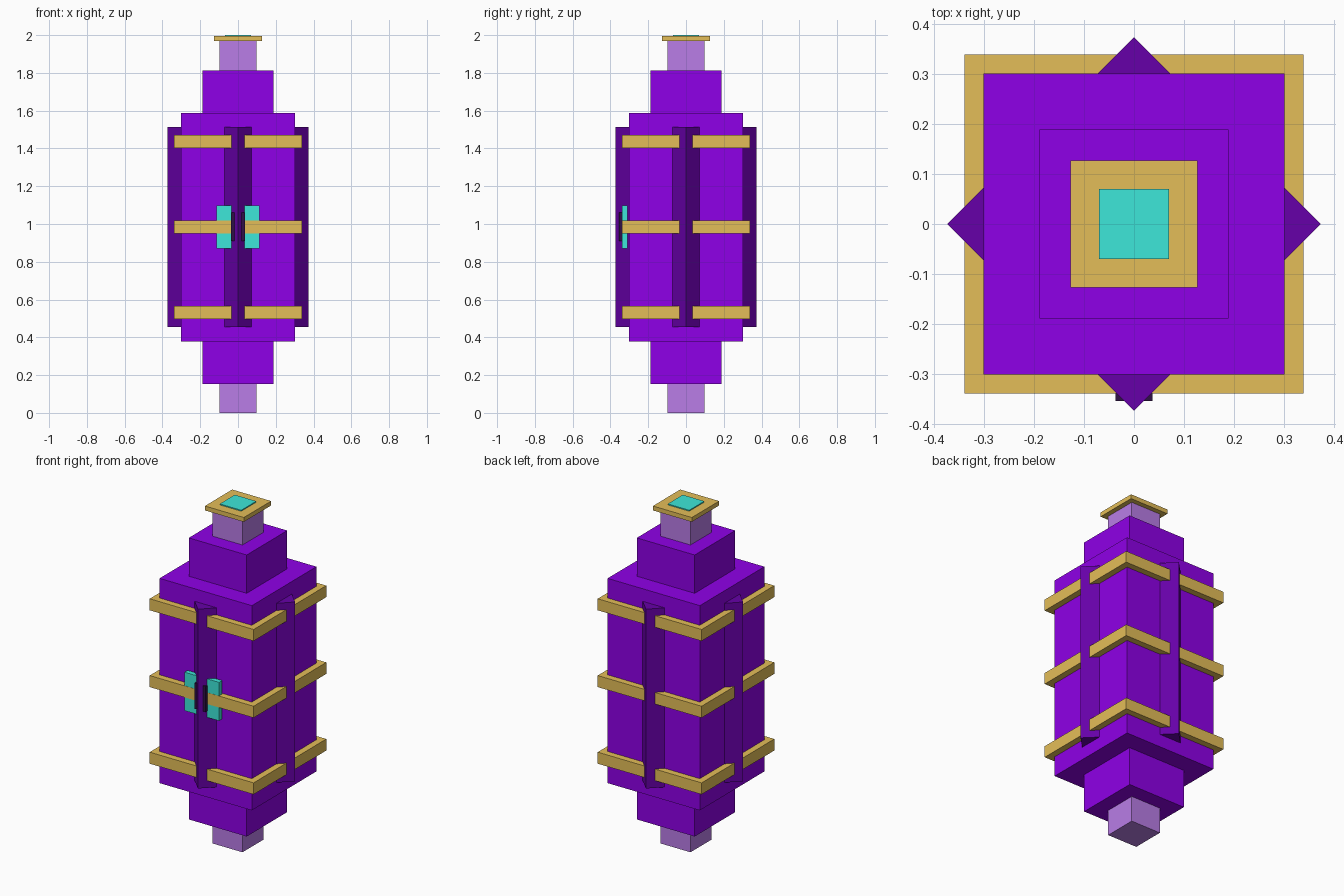
import bpy
import math

cube = bpy.data.objects.get("Cube")
if cube:
    bpy.data.objects.remove(cube, do_unlink=True)


def linear(c):
    c /= 255
    return c / 12.92 if c <= 0.04045 else ((c + 0.055) / 1.055) ** 2.4


def material(name, r, g, b):
    m = bpy.data.materials.new(name)
    m.use_nodes = True
    col = (linear(r), linear(g), linear(b), 1)
    m.diffuse_color = col
    m.node_tree.nodes["Principled BSDF"].inputs["Base Color"].default_value = col
    return m


purple = material("purple", 143, 0, 231)
deep_purple = material("deep purple", 102, 0, 168)
lilac = material("lilac", 187, 126, 233)
gold = material("gold", 228, 190, 88)
turquoise = material("turquoise", 62, 232, 218)
near_black = material("dark violet", 46, 16, 70)


def box(name, mat, hx, hy, z0, z1, x=0, y=0, turn=0):
    """Box with half sizes hx, hy between heights z0 and z1."""
    bpy.ops.mesh.primitive_cube_add(size=2, location=(x, y, (z0 + z1) / 2),
                                    rotation=(0, 0, turn))
    ob = bpy.context.object
    ob.name = name
    ob.scale = (hx, hy, (z1 - z0) / 2)
    ob.data.materials.append(mat)
    return ob


# Stepped central column, bottom to top
for name, mat, h, z0, z1 in [
    ("bottom_stem", lilac, 0.098, 0, 0.152),
    ("lower_step", purple, 0.189, 0.152, 0.379),
    ("main_body", purple, 0.301, 0.379, 1.587),
    ("upper_step", purple, 0.189, 1.587, 1.813),
    ("top_stem", lilac, 0.098, 1.813, 1.968),
    ("cap_plate", gold, 0.127, 1.968, 1.994),
    ("cap_gem", turquoise, 0.07, 1.994, 2.0),
]:
    box(name, mat, h, h, z0, z1)

# Gold bands around the body
for name, z in (("lower_band", 0.532), ("middle_band", 0.984), ("upper_band", 1.437)):
    box(name, gold, 0.339, 0.339, z - 0.034, z + 0.034)

# Wedge ribs: square bars turned 45 degrees, one per side
rib_half = 0.073 / math.sqrt(2)
for name, x, y in (("front_rib", 0, -0.3), ("back_rib", 0, 0.3),
                   ("left_rib", 0.3, 0), ("right_rib", -0.3, 0)):
    box(name, deep_purple, rib_half, rib_half, 0.455, 1.513, x, y, math.pi / 4)

# Front emblem plate and dark latch
box("front_plate", turquoise, 0.113, 0.0145, 0.871, 1.098, y=-0.3235)
box("front_latch", near_black, 0.037, 0.015, 0.909, 1.060, y=-0.339)
